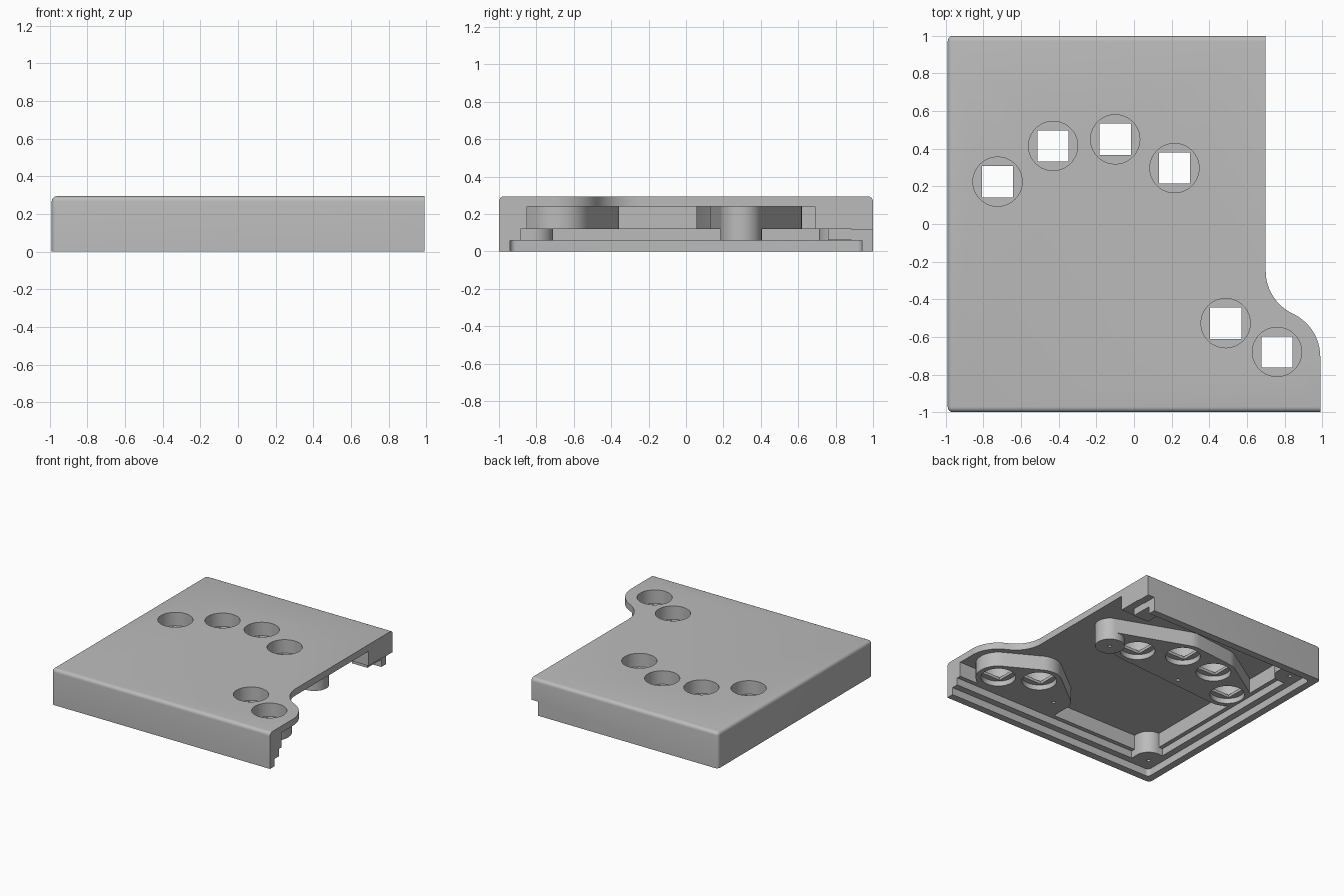
import bpy, bmesh, math

if "Cube" in bpy.data.objects:
    bpy.data.objects.remove(bpy.data.objects["Cube"])

TOP = 0.295
KEYS = [(-0.725, 0.225), (-0.43, 0.415), (-0.10, 0.45), (0.215, 0.297)]
THUMBS = [(0.487, -0.527), (0.76, -0.68)]

grey = bpy.data.materials.new("plain_grey")
grey.diffuse_color = (0.5, 0.5, 0.5, 1)
grey.use_nodes = True
grey.node_tree.nodes["Principled BSDF"].inputs["Base Color"].default_value = grey.diffuse_color


def arc(cx, cy, r, a0=0, a1=360, n=40):
    full = abs(a1 - a0) >= 360
    steps = n if full else n + 1
    return [(cx + r * math.cos(math.radians(a0 + (a1 - a0) * i / n)),
             cy + r * math.sin(math.radians(a0 + (a1 - a0) * i / n)))
            for i in range(steps)]


def rect(x0, x1, y0, y1):
    return [(x0, y0), (x1, y0), (x1, y1), (x0, y1)]


def hull(points):
    """2D convex hull, counter-clockwise."""
    pts = sorted(set((round(x, 5), round(y, 5)) for x, y in points))

    def half(seq):
        out = []
        for p in seq:
            while len(out) > 1 and ((out[-1][0] - out[-2][0]) * (p[1] - out[-2][1])
                                    - (out[-1][1] - out[-2][1]) * (p[0] - out[-2][0])) <= 1e-9:
                out.pop()
            out.append(p)
        return out[:-1]
    return half(pts) + half(pts[::-1])


def prism(name, pts, z0, z1, bevel_rule=None):
    bm = bmesh.new()
    face = bm.faces.new([bm.verts.new((x, y, z0)) for x, y in pts])
    ext = bmesh.ops.extrude_face_region(bm, geom=[face])
    for v in ext["geom"]:
        if isinstance(v, bmesh.types.BMVert):
            v.co.z = z1
    bmesh.ops.recalc_face_normals(bm, faces=bm.faces[:])
    if bevel_rule:
        edges = [e for e in bm.edges if bevel_rule(e.verts[0].co, e.verts[1].co)]
        bmesh.ops.bevel(bm, geom=edges, offset=0.028, segments=5, profile=0.5,
                        affect='EDGES')
    mesh = bpy.data.meshes.new(name)
    bm.to_mesh(mesh)
    bm.free()
    mesh.materials.append(grey)
    ob = bpy.data.objects.new(name, mesh)
    bpy.context.collection.objects.link(ob)
    return ob


def combine(target, tool, op):
    mod = target.modifiers.new("combine", 'BOOLEAN')
    mod.operation, mod.solver, mod.object = op, 'EXACT', tool
    bpy.context.view_layer.objects.active = target
    bpy.ops.object.modifier_apply(modifier=mod.name)
    bpy.data.objects.remove(tool, do_unlink=True)


def cut(pts, z0, z1):
    combine(case, prism("cutter", pts, z0, z1), 'DIFFERENCE')


def add(pts, z0, z1):
    combine(case, prism("addition", pts, z0, z1), 'UNION')


# outer body, with the S-shaped edge beside the thumb keys
outline = [(-0.99, -1), (0.99, -1)]
outline += arc(0.737, -0.706, 0.253, 0, 65, 14)
outline += arc(0.95, -0.25, 0.25, 245, 180, 14)[1:]
outline += [(0.70, 1), (-0.99, 1)]


def rounded(a, b):
    on_left = a.x < -0.98 and b.x < -0.98
    on_ends = abs(a.y) > 0.99 and abs(a.y - b.y) < 1e-4
    if a.z > 0.2 and b.z > 0.2:
        return on_left or on_ends
    return on_left and abs(a.z - b.z) > 0.1


case = prism("keyboard_case_top", outline, 0, TOP, rounded)

# stepped cavity, open on the right side
for wall, z in ((0.06, 0.06), (0.115, 0.12), (0.15, 0.24)):
    x, y, r = -0.99 + wall, 1 - wall, 0.03
    cavity = [(2, -y), (2, y)] + arc(x + r, y - r, r, 90, 180, 6) \
        + arc(x + r, -y + r, r, 180, 270, 6)
    cut(cavity, -0.3, z)

# corner screw posts
for s in (-1, 1):
    add(hull(arc(-0.83, s * 0.82, 0.11)
             + [(-0.90, s * 0.71), (-0.90, s * 0.91), (-0.72, s * 0.91)]), 0.06, 0.262)

# socket bosses under the finger and thumb keys
finger = arc(0.485, 0.295, 0.11)
for k in KEYS:
    finger += arc(*k, 0.17)
add(hull(finger), 0.12, 0.26)
add(arc(0.485, 0.295, 0.1103), 0.06, 0.261)
thumb = arc(0.20, -0.70, 0.13) + [(0.07, -0.90), (0.76, -0.90)]
for k in THUMBS:
    thumb += arc(*k, 0.17)
add(hull(thumb), 0.12, 0.263)

# thick block and post at the open end of the back wall, with notch
add(rect(0.44, 0.70, 0.69, 0.92), 0.12, 0.264)
add(rect(0.50, 0.64, 0.76, 0.93), 0.062, 0.2)
cut(rect(0.64, 0.9, 0.80, 1.2), -0.2, 0.115)

# key wells: round recess from both sides, square hole through the web
for k in KEYS + THUMBS:
    cut(arc(*k, 0.131), 0.185, 0.5)
    cut(arc(*k, 0.131), -0.1, 0.162)
    cut(rect(k[0] - 0.083, k[0] + 0.083, k[1] - 0.083, k[1] + 0.083), 0.1, 0.25)

# screw holes
for h in ((-0.84, -0.83), (-0.84, 0.82), (0.485, 0.295), (-0.30, 0.155), (0.20, -0.70)):
    cut(arc(*h, 0.015, n=16), -0.1, 0.22)

bpy.ops.object.select_all(action='DESELECT')
case.select_set(True)
bpy.context.view_layer.objects.active = case
bpy.ops.object.shade_smooth_by_angle(angle=math.radians(30))
